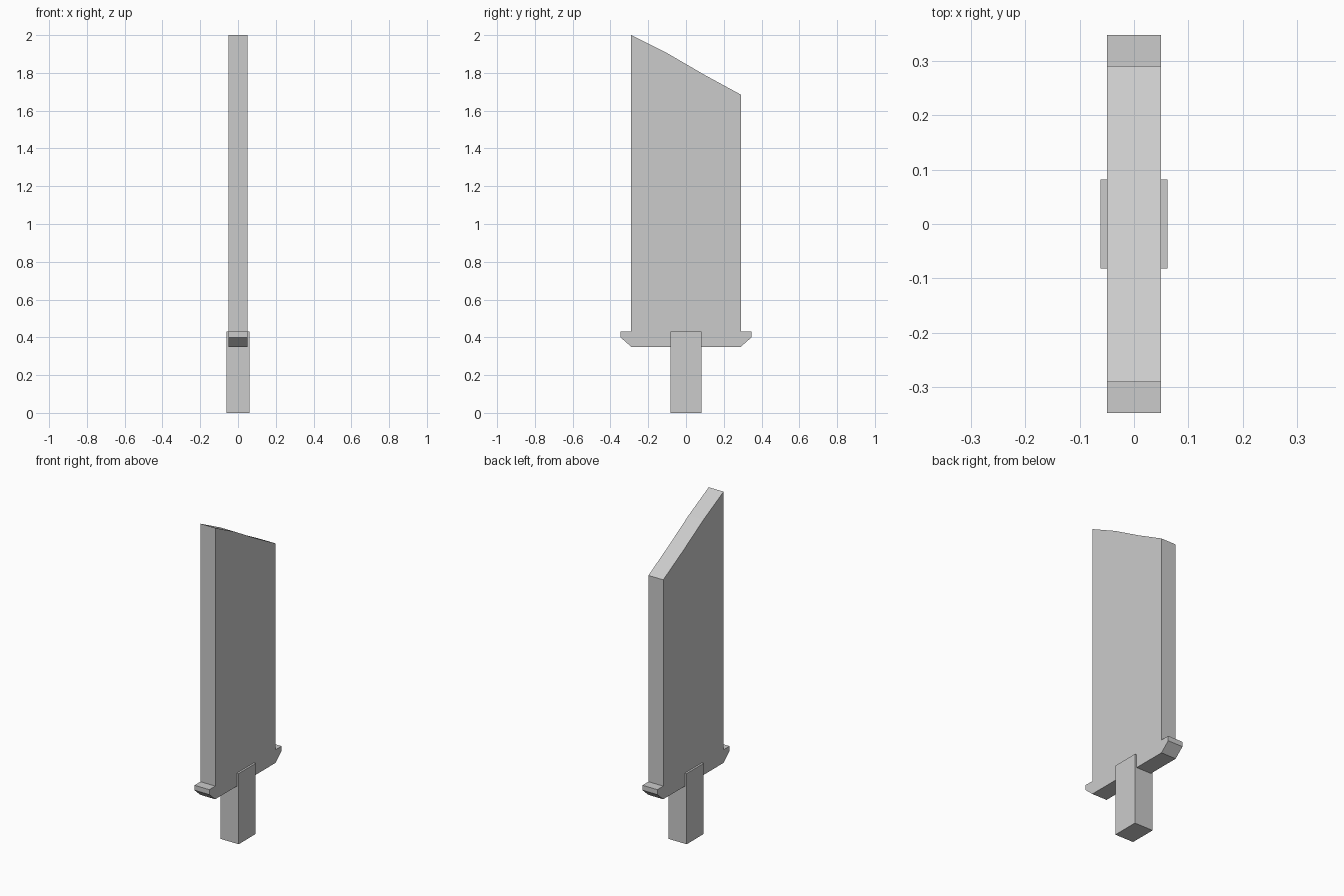
import bpy, bmesh

if "Cube" in bpy.data.objects:
    bpy.data.objects.remove(bpy.data.objects["Cube"])


def extrude_profile(name, points, half_width):
    """Extrude a (y, z) outline symmetrically along x."""
    bm = bmesh.new()
    face = bm.faces.new([bm.verts.new((-half_width, y, z)) for y, z in points])
    result = bmesh.ops.extrude_face_region(bm, geom=[face])
    verts = [v for v in result["geom"] if isinstance(v, bmesh.types.BMVert)]
    bmesh.ops.translate(bm, verts=verts, vec=(2 * half_width, 0, 0))
    bmesh.ops.recalc_face_normals(bm, faces=bm.faces)
    mesh = bpy.data.meshes.new(name)
    bm.to_mesh(mesh)
    bm.free()
    obj = bpy.data.objects.new(name, mesh)
    bpy.context.collection.objects.link(obj)
    return obj


# Blade with slanted tip and chamfered guard lips in one outline
guard_side = [(0.29, 0.35), (0.347, 0.40), (0.347, 0.43), (0.29, 0.43)]
tip = [(0.29, 1.685), (0.097, 1.79), (-0.097, 1.903), (-0.29, 2.0)]
mirrored_side = [(-y, z) for y, z in reversed(guard_side)]
extrude_profile("blade_and_guard", guard_side + tip + mirrored_side, 0.05)

# Handle, slightly thicker than the blade and overlapping the guard
extrude_profile("handle", [(-0.082, 0), (0.082, 0), (0.082, 0.43), (-0.082, 0.43)], 0.062)
